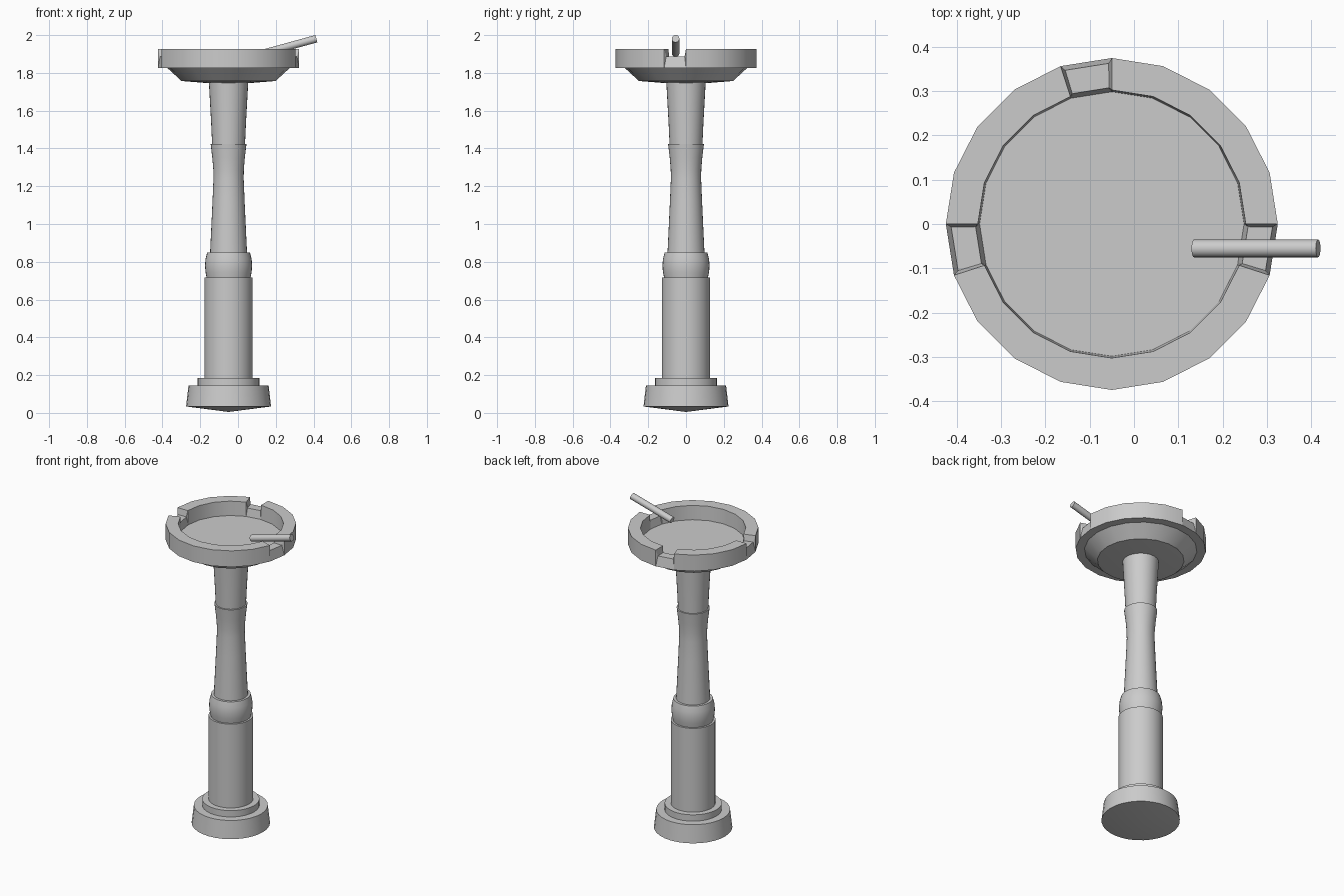
import bpy, bmesh, math
from mathutils import Vector

if "Cube" in bpy.data.objects:
    bpy.data.objects.remove(bpy.data.objects["Cube"])

CX = -0.05   # axis of the stand


def finish(name, bm):
    """Turn a bmesh into a smooth-by-angle object."""
    bmesh.ops.recalc_face_normals(bm, faces=bm.faces)
    mesh = bpy.data.meshes.new(name)
    bm.to_mesh(mesh)
    bm.free()
    ob = bpy.data.objects.new(name, mesh)
    bpy.context.collection.objects.link(ob)
    bpy.ops.object.select_all(action='DESELECT')
    ob.select_set(True)
    bpy.context.view_layer.objects.active = ob
    bpy.ops.object.shade_smooth_by_angle(angle=math.radians(30))
    return ob


def polar(r, a, z):
    return (CX + r * math.cos(a), r * math.sin(a), z)


def lathe(name, profile, n=32):
    """Revolve (radius, z) points; a zero radius makes a pole, open ends are capped."""
    bm = bmesh.new()
    rings = []
    for r, z in profile:
        if r == 0:
            rings.append([bm.verts.new((CX, 0, z))] * n)
        else:
            rings.append([bm.verts.new(polar(r, math.tau * i / n, z)) for i in range(n)])
    for lo, hi in zip(rings, rings[1:]):
        for i in range(n):
            j = (i + 1) % n
            bm.faces.new(list(dict.fromkeys([lo[i], lo[j], hi[j], hi[i]])))
    for (r, z), ring in ((profile[0], rings[0]), (profile[-1], rings[-1])):
        if r > 0:
            bm.faces.new(ring)
    return finish(name, bm)


# Foot with a shallow cone below and a step on top
lathe("foot", [(0, 0.005), (0.225, 0.034), (0.212, 0.146), (0.164, 0.146), (0.164, 0.186), (0.10, 0.186)])
# Stem: thick lower tube, rounded collar, waisted middle, flared neck
lathe("lower_tube", [(0.128, 0.18), (0.128, 0.716)])
lathe("collar", [(0.115, 0.71), (0.122, 0.745), (0.125, 0.78), (0.122, 0.815), (0.113, 0.85)])
lathe("middle_stem", [(0.098, 0.845), (0.092, 0.97), (0.085, 1.12), (0.080, 1.24),
                      (0.081, 1.29), (0.086, 1.35), (0.095, 1.424)])
lathe("neck", [(0.087, 1.42), (0.092, 1.53), (0.098, 1.64), (0.104, 1.747)])


# Dish: 20-sided, with three notches lowered into the rim
def dish():
    n, notches = 20, (5, 10, 19)
    top, notch_z = 1.927, 1.888
    bm = bmesh.new()

    def ring(r, z):
        return [bm.verts.new(polar(r, math.tau * i / n, z)) for i in range(n)]

    base, cone, under = ring(0.249, 1.757), ring(0.323, 1.825), ring(0.374, 1.825)
    outer, inner, floor = ring(0.374, top), ring(0.302, top), ring(0.298, 1.838)
    centre = bm.verts.new((CX, 0, 1.737))
    for i in range(n):
        j = (i + 1) % n
        bm.faces.new((centre, base[i], base[j]))
        for lo, hi in ((base, cone), (cone, under)):
            bm.faces.new((lo[i], lo[j], hi[j], hi[i]))
        if i not in notches:
            for lo, hi in ((under, outer), (outer, inner), (inner, floor)):
                bm.faces.new((lo[i], lo[j], hi[j], hi[i]))
            continue
        a, b = math.tau * i / n + 0.02, math.tau * (i + 1) / n - 0.02
        oa, ob, ia, ib = [bm.verts.new(polar(r, t, notch_z))
                          for r, t in ((0.362, a), (0.362, b), (0.307, a), (0.307, b))]
        bm.faces.new((under[i], under[j], ob, oa))
        bm.faces.new((oa, ob, ib, ia))
        bm.faces.new((ia, ib, floor[j], floor[i]))
        for k, o, p in ((i, oa, ia), (j, ob, ib)):
            bm.faces.new((outer[k], inner[k], p, o))
            bm.faces.new((under[k], outer[k], o))
            bm.faces.new((inner[k], floor[k], p))
    bm.faces.new(floor)
    return finish("dish", bm)


dish()

# Thin stick resting in the right-hand notch
start, end = Vector((0.135, -0.055, 1.904)), Vector((0.415, -0.055, 1.981))
axis = end - start
bm = bmesh.new()
bmesh.ops.create_cone(bm, cap_ends=True, segments=20, radius1=0.02, radius2=0.02, depth=axis.length)
stick = finish("stick", bm)
stick.location = (start + end) / 2
stick.rotation_euler = axis.to_track_quat('Z', 'Y').to_euler()
